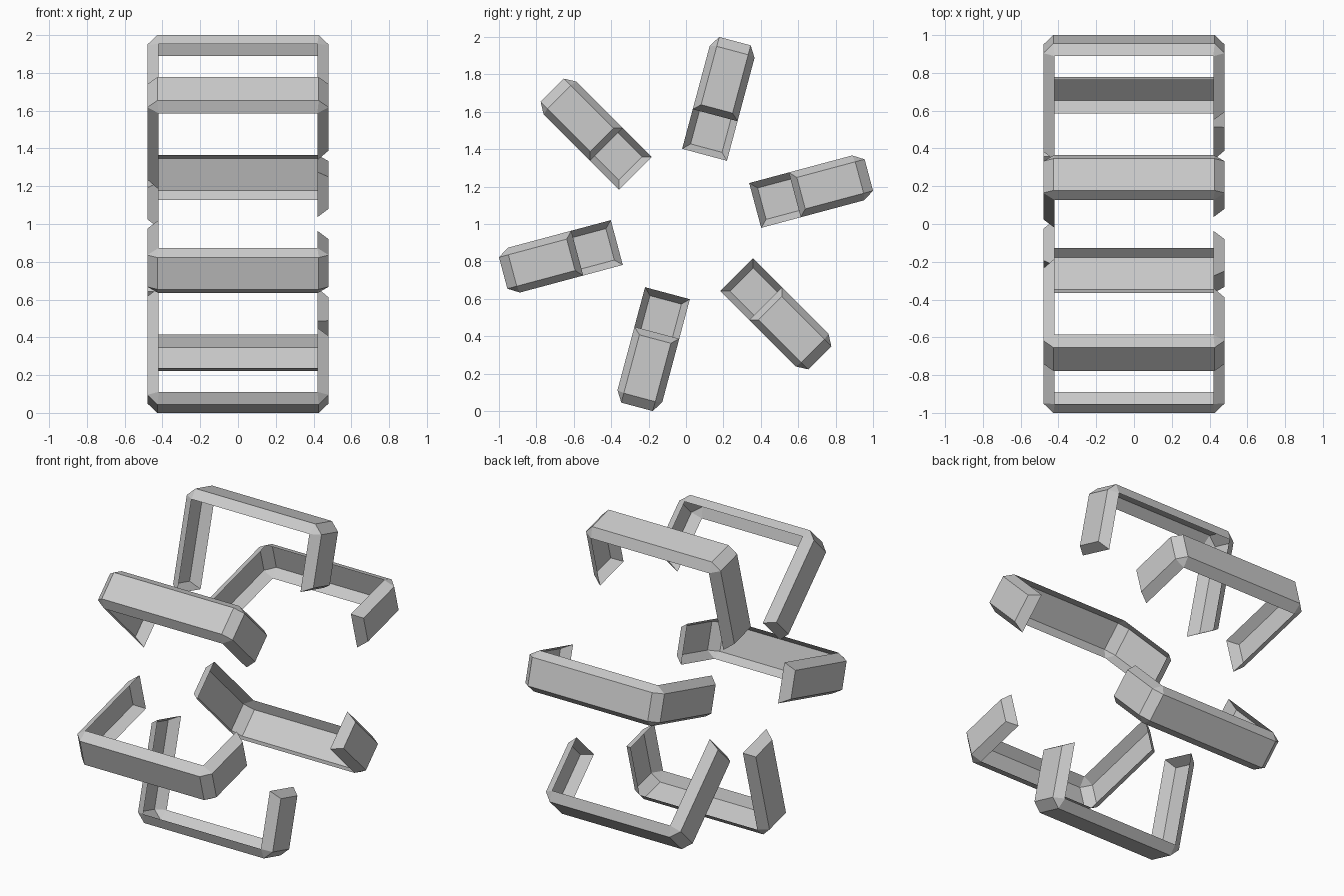
import bpy, bmesh, math

if "Cube" in bpy.data.objects:
    bpy.data.objects.remove(bpy.data.objects["Cube"])

# Open channel bracket in local space: x across, y width, z radial distance
RIM_W, BACK_W = 0.124, 0.087
RIM = [(0.42, 0.602), (0.42, 0.953), (-0.42, 0.953), (-0.42, 0.383)]
BACK = [(0.48, 0.637), (0.48, 0.96), (0.427, 1.012),
        (-0.427, 1.012), (-0.48, 0.96), (-0.48, 0.42)]


def bracket_mesh():
    bm = bmesh.new()
    rim = {s: [bm.verts.new((x, s * RIM_W, r)) for x, r in RIM] for s in (1, -1)}
    back = {s: [bm.verts.new((x, s * BACK_W, r)) for x, r in BACK] for s in (1, -1)}
    # outer face strip with chamfered corners
    for i in range(len(BACK) - 1):
        bm.faces.new((back[1][i], back[1][i + 1], back[-1][i + 1], back[-1][i]))
    # sloped side walls
    for s in (1, -1):
        a, b = rim[s], back[s]
        for f in ((a[0], a[1], b[1], b[0]), (a[1], b[2], b[1]),
                  (a[1], a[2], b[3], b[2]), (a[2], b[4], b[3]),
                  (a[2], a[3], b[5], b[4])):
            bm.faces.new(f)
    # sloped leg ends
    for i, j in ((0, 0), (3, 5)):
        bm.faces.new((rim[1][i], rim[-1][i], back[-1][j], back[1][j]))
    # consistent normals facing away from the open side
    bmesh.ops.recalc_face_normals(bm, faces=bm.faces[:])
    bm.faces.ensure_lookup_table()
    bm.normal_update()
    if bm.faces[2].normal.z < 0:
        bmesh.ops.reverse_faces(bm, faces=bm.faces[:])
    me = bpy.data.meshes.new("bracket")
    bm.to_mesh(me)
    bm.free()
    return me


# Six brackets in a ring around the x axis
mesh = bracket_mesh()
for k in range(6):
    ob = bpy.data.objects.new(f"bracket_{k + 1}", mesh)
    ob.location = (0, 0, 1)
    ob.rotation_euler = (math.radians(15 + 60 * k - 90), 0, 0)
    bpy.context.collection.objects.link(ob)
